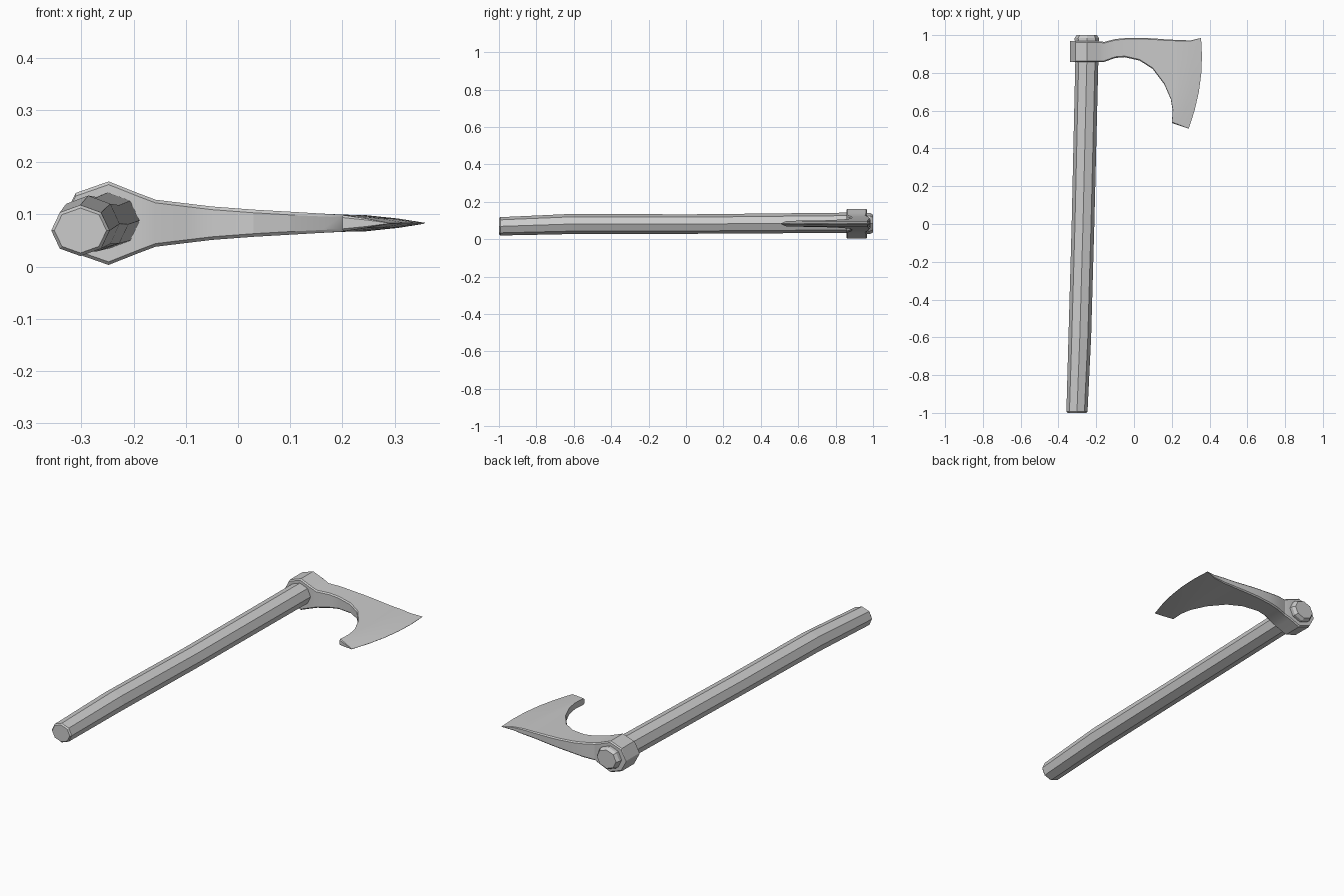
import bpy, bmesh, math
from mathutils import Vector

if "Cube" in bpy.data.objects:
    bpy.data.objects.remove(bpy.data.objects["Cube"], do_unlink=True)

grey = bpy.data.materials.new("plain_grey")
grey.use_nodes = True
grey.diffuse_color = (0.6, 0.6, 0.6, 1)
grey.node_tree.nodes["Principled BSDF"].inputs["Base Color"].default_value = (0.6, 0.6, 0.6, 1)


def loft(name, rings, smooth=None):
    """Join equal-length rings of points into a closed skin with capped ends."""
    bm = bmesh.new()
    rows = [[bm.verts.new(p) for p in ring] for ring in rings]
    for a, b in zip(rows, rows[1:]):
        for i in range(len(a)):
            j = (i + 1) % len(a)
            bm.faces.new((a[i], a[j], b[j], b[i]))
    bm.faces.new(rows[0])
    bm.faces.new(rows[-1])
    bmesh.ops.recalc_face_normals(bm, faces=bm.faces)
    mesh = bpy.data.meshes.new(name)
    bm.to_mesh(mesh)
    bm.free()
    mesh.materials.append(grey)
    ob = bpy.data.objects.new(name, mesh)
    bpy.context.collection.objects.link(ob)
    if smooth:
        bpy.ops.object.select_all(action="DESELECT")
        ob.select_set(True)
        bpy.context.view_layer.objects.active = ob
        bpy.ops.object.shade_smooth_by_angle(angle=math.radians(smooth))
    return ob


# Handle: eight-sided shaft, each station is (y, centre x, centre z, radius x, radius z)
shaft = [(-1.0, -.302, .069, .050, .043), (-.993, -.302, .069, .056, .049),
         (-.6, -.287, .082, .060, .054), (0, -.270, .081, .060, .052),
         (.85, -.250, .088, .061, .054), (.985, -.250, .084, .064, .056),
         (1.0, -.250, .084, .054, .047)]
loft("handle", [[(x + rx * math.cos(k * math.pi / 4), y, z + rz * math.sin(k * math.pi / 4))
                 for k in range(8)] for y, x, z, rx, rz in shaft])

# Head: stations from the eye to the cutting edge, each
# (lower x, lower y, upper x, upper y, half thickness, bow toward the edge)
MID_Z = .083
stations = [
    (-.338, .858, -.338, .968, .003, 0), (-.311, .858, -.311, .968, .058, 0),
    (-.248, .858, -.248, .968, .080, 0), (-.190, .857, -.190, .968, .057, 0),
    (-.158, .858, -.158, .964, .045, 0), (-.10, .879, -.10, .979, .038, 0),
    (-.05, .883, -.05, .984, .032, 0), (.03, .865, .03, .986, .026, 0),
    (.10, .82, .10, .983, .022, 0), (.16, .74, .16, .978, .0185, 0),
    (.195, .66, .195, .976, .0165, .005), (.205, .60, .215, .975, .016, .012),
    (.20, .535, .235, .974, .0155, .025), (.245, .52, .30, .972, .009, .028),
    (.29, .505, .355, .985, .0006, .028)]


def section(x0, y0, x1, y1, half, bow):
    """Flat ring across the head with small chamfers at both rims."""
    length = math.hypot(x1 - x0, y1 - y0)
    c = min(.006, half * .3)
    steps = [(0, half - c), (c / length, half), (.2, half), (.4, half), (.6, half),
             (.8, half), (1 - c / length, half), (1, half - c)]

    def point(t, h):
        return Vector((x0 + (x1 - x0) * t + bow * 4 * t * (1 - t),
                       y0 + (y1 - y0) * t, MID_Z + h))
    return [point(t, h) for t, h in steps] + [point(t, -h) for t, h in reversed(steps)]


loft("axe_head", [section(*s) for s in stations], smooth=20)
